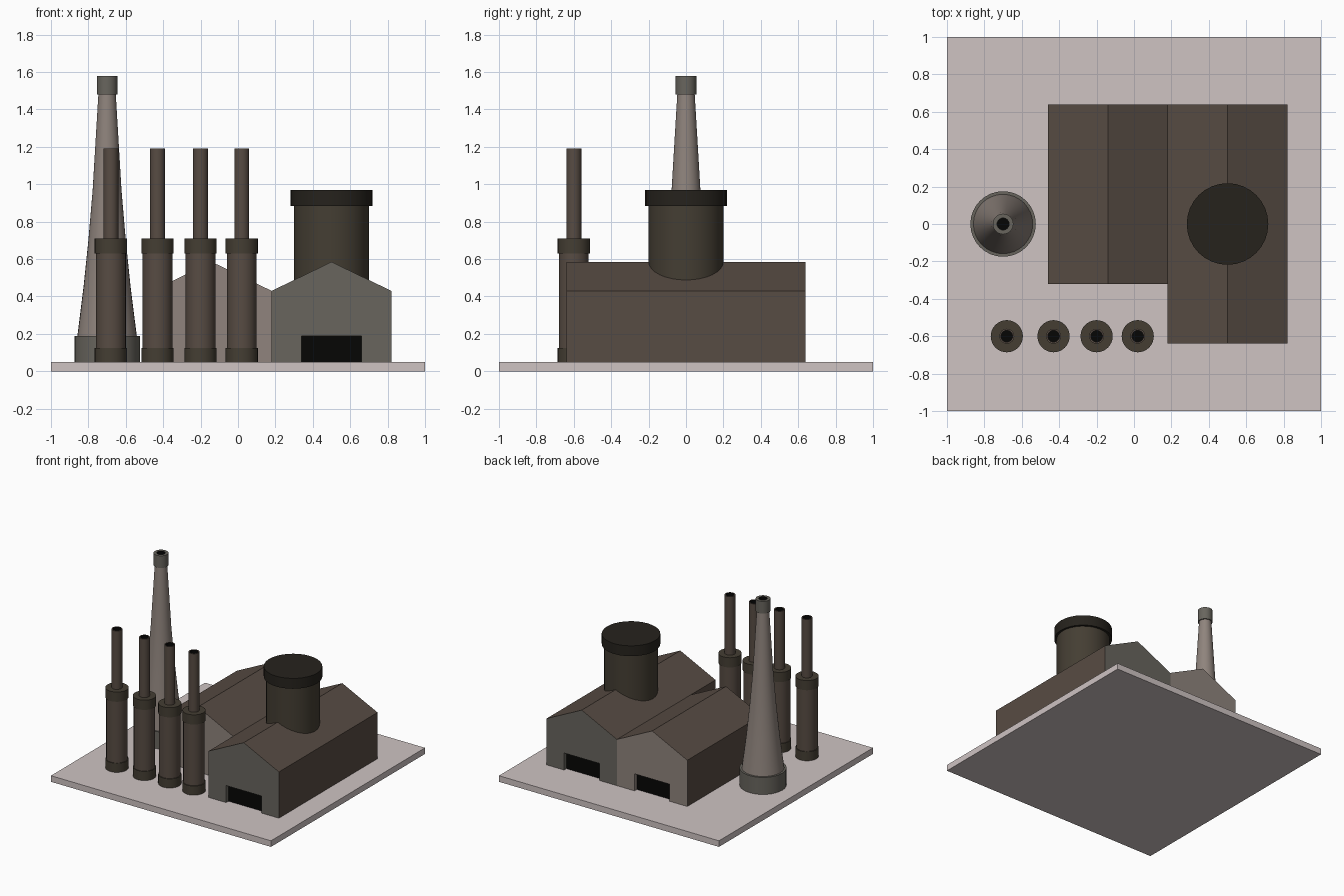
import bpy, bmesh, math

if "Cube" in bpy.data.objects:
    bpy.data.objects.remove(bpy.data.objects["Cube"])


def mat(name, r, g, b):
    m = bpy.data.materials.new(name)
    m.diffuse_color = tuple((c / 255) ** 2.2 for c in (r, g, b)) + (1,)
    m.use_nodes = True
    m.node_tree.nodes["Principled BSDF"].inputs["Base Color"].default_value = m.diffuse_color
    return m


STONE = mat("pale_stone", 205, 194, 193)
BROWN = mat("brown_brick", 88, 77, 69)
DARK_BROWN = mat("dark_brown", 70, 64, 54)
GREY = mat("grey_wall", 104, 101, 94)
TAUPE = mat("taupe_wall", 142, 131, 124)
CHARCOAL = mat("charcoal", 42, 39, 34)
BLACK = mat("black", 14, 14, 13)


def finish(name, bm, mats, recalc=True, smooth=False):
    if recalc:
        bmesh.ops.recalc_face_normals(bm, faces=bm.faces)
    me = bpy.data.meshes.new(name)
    bm.to_mesh(me)
    bm.free()
    ob = bpy.data.objects.new(name, me)
    bpy.context.collection.objects.link(ob)
    for m in mats:
        me.materials.append(m)
    if smooth:
        bpy.ops.object.select_all(action='DESELECT')
        ob.select_set(True)
        bpy.context.view_layer.objects.active = ob
        bpy.ops.object.shade_smooth_by_angle(angle=math.radians(35))
    return ob


def lathe(name, x, y, profile, material, sides=32, bore=None):
    """Revolve (radius, z) points; bore = (radius, depth) sinks a black hole in the top."""
    bm = bmesh.new()
    pts = list(profile)
    if bore:
        top = pts[-1][1]
        pts += [(bore[0], top), (bore[0], top - bore[1])]
    rings = [[bm.verts.new((x + r * math.cos(2 * math.pi * i / sides),
                            y + r * math.sin(2 * math.pi * i / sides), z))
              for i in range(sides)] for r, z in pts]
    for k in range(len(rings) - 1):
        a, b = rings[k], rings[k + 1]
        for i in range(sides):
            j = (i + 1) % sides
            f = bm.faces.new((a[i], a[j], b[j], b[i]))
            f.material_index = 1 if bore and k == len(rings) - 2 else 0
    bm.faces.new(rings[0][::-1])
    bm.faces.new(rings[-1]).material_index = 1 if bore else 0
    return finish(name, bm, [material, BLACK], smooth=True)


def hall(name, cx, y0, y1, wall, front_door=True):
    """Gabled hall with recessed doorways in its end walls."""
    hw, base, eave, ridge = 0.32, 0.05, 0.43, 0.585
    dw, dh, depth = 0.16, 0.19, 0.03
    bm = bmesh.new()

    def face(pts, idx):
        bm.faces.new([bm.verts.new((cx + p[0], p[1], p[2])) for p in pts]).material_index = idx

    outline = [(hw, base), (hw, eave), (0, ridge), (-hw, eave), (-hw, base)]
    opening = [(-dw, base), (-dw, dh), (dw, dh), (dw, base)]
    # side walls, roof slopes
    for (xa, za), (xb, zb) in zip(outline, outline[1:]):
        face([(xa, y0, za), (xa, y1, za), (xb, y1, zb), (xb, y0, zb)], 0)
    # gable ends with doorways
    for y, inward, door in ((y0, 1, front_door), (y1, -1, True)):
        pts = outline + (opening if door else [])
        ring = [(px, y, pz) for px, pz in pts]
        face(ring if inward < 0 else ring[::-1], 1)
        if door:
            yi = y + inward * depth
            for (xa, za), (xb, zb) in zip(opening, opening[1:]):
                q = [(xa, y, za), (xb, y, zb), (xb, yi, zb), (xa, yi, za)]
                face(q if inward > 0 else q[::-1], 1)
            panel = [(px, yi, pz) for px, pz in opening]
            face(panel if inward > 0 else panel[::-1], 2)
    bmesh.ops.remove_doubles(bm, verts=bm.verts, dist=1e-5)
    return finish(name, bm, [BROWN, wall, BLACK])


# ground slab
bm = bmesh.new()
bmesh.ops.create_cube(bm, size=1)
for v in bm.verts:
    v.co = (v.co.x * 2, v.co.y * 2, 0.025 + v.co.z * 0.05)
finish("ground_slab", bm, [STONE])

# two halls side by side
hall("long_hall", 0.5, -0.64, 0.64, GREY)
hall("short_hall", -0.14, -0.32, 0.64, TAUPE, front_door=False)

# roof tank and its lid
lathe("roof_tank", 0.5, 0, [(0.2, 0.42), (0.2, 0.9)], DARK_BROWN)
lathe("tank_lid", 0.5, 0, [(0.218, 0.885), (0.218, 0.97)], CHARCOAL)

# tall tapered chimney
lathe("chimney_base", -0.7, 0, [(0.175, 0.05), (0.175, 0.19)], GREY)
lathe("chimney_shaft", -0.7, 0, [(0.16, 0.18), (0.126, 0.45), (0.1, 0.7),
                                 (0.077, 0.97), (0.061, 1.24), (0.046, 1.49)], TAUPE)
lathe("chimney_crown", -0.7, 0, [(0.055, 1.48), (0.055, 1.58)], GREY, bore=(0.032, 0.06))

# row of four stacks
for n, x in enumerate((-0.68, -0.43, -0.2, 0.02), 1):
    lathe(f"stack_{n}_foot", x, -0.6, [(0.086, 0.05), (0.086, 0.125)], DARK_BROWN)
    lathe(f"stack_{n}_body", x, -0.6, [(0.08, 0.06), (0.08, 0.66)], BROWN)
    lathe(f"stack_{n}_collar", x, -0.6, [(0.086, 0.63), (0.086, 0.71)], DARK_BROWN)
    lathe(f"stack_{n}_pipe", x, -0.6, [(0.04, 0.69), (0.04, 1.19)], BROWN, bore=(0.031, 0.06))
